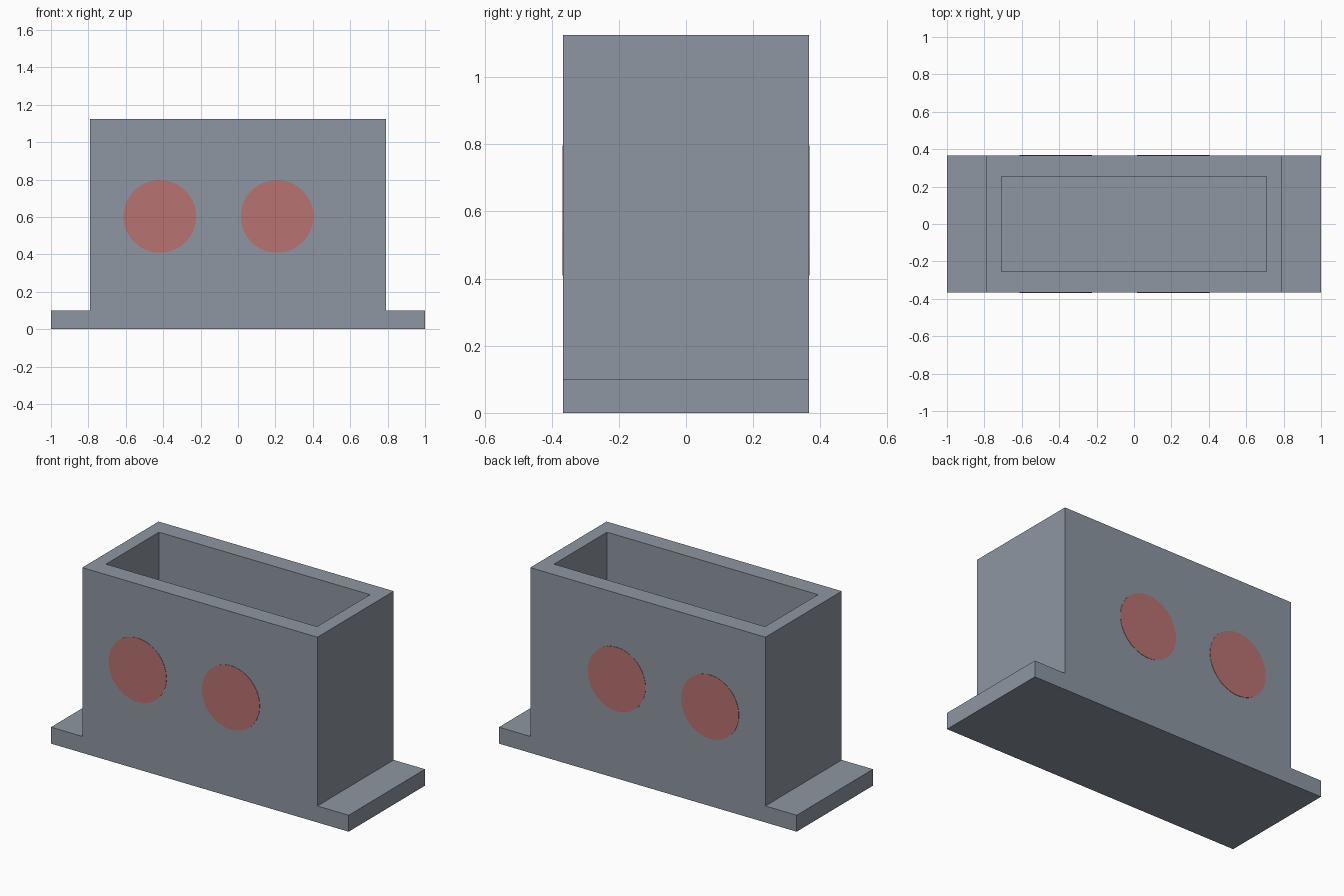
import bpy, bmesh, math
from mathutils import Matrix, Vector

if "Cube" in bpy.data.objects:
    bpy.data.objects.remove(bpy.data.objects["Cube"])


def material(name, rgb):
    # sRGB 0-255 to linear
    lin = [((c / 255 + 0.055) / 1.055) ** 2.4 for c in rgb]
    m = bpy.data.materials.new(name)
    m.diffuse_color = (*lin, 1)
    m.use_nodes = True
    m.node_tree.nodes["Principled BSDF"].inputs["Base Color"].default_value = m.diffuse_color
    return m


def finish(bm, name, mat):
    bmesh.ops.recalc_face_normals(bm, faces=bm.faces)
    me = bpy.data.meshes.new(name)
    bm.to_mesh(me)
    bm.free()
    me.materials.append(mat)
    ob = bpy.data.objects.new(name, me)
    bpy.context.collection.objects.link(ob)
    return ob


grey = material("blue grey", (141, 150, 161))
red = material("dull red", (185, 114, 114))

HALF_DEPTH, HEIGHT, FLANGE = 0.366, 1.125, 0.10
CAVITY_X, CAVITY_Y, FLOOR = 0.709, 0.254, 0.10

# Open-topped housing with side flanges: front profile extruded in depth
half = [(1, 0), (1, FLANGE), (0.79, FLANGE), (0.79, HEIGHT)]
profile = half + [(-x, z) for x, z in reversed(half)]
bm = bmesh.new()
front = bm.faces.new([bm.verts.new((x, -HALF_DEPTH, z)) for x, z in profile])
ext = bmesh.ops.extrude_face_region(bm, geom=[front], use_keep_orig=True)
bmesh.ops.translate(bm, vec=(0, 2 * HALF_DEPTH, 0),
                    verts=[g for g in ext["geom"] if isinstance(g, bmesh.types.BMVert)])
bmesh.ops.recalc_face_normals(bm, faces=bm.faces)

# Cavity: inset the top into a rim, then inset again and sink to the floor
top = max(bm.faces, key=lambda f: f.calc_center_median().z)
for z in (HEIGHT, FLOOR):
    bmesh.ops.inset_individual(bm, faces=[top], thickness=0.02)
    for v in top.verts:
        v.co = Vector((math.copysign(CAVITY_X, v.co.x),
                       math.copysign(CAVITY_Y, v.co.y), z))
finish(bm, "housing", grey)

# Red discs, flush on the front and back walls
for side, y in (("front", -HALF_DEPTH), ("back", HALF_DEPTH)):
    for label, x in (("left", -0.418), ("right", 0.209)):
        bm = bmesh.new()
        bmesh.ops.create_cone(bm, cap_ends=True, segments=64, radius1=0.194,
                              radius2=0.194, depth=0.004,
                              matrix=Matrix.Translation((x, y, 0.603))
                              @ Matrix.Rotation(math.pi / 2, 4, "X"))
        finish(bm, f"{side}_{label}_disc", red)
